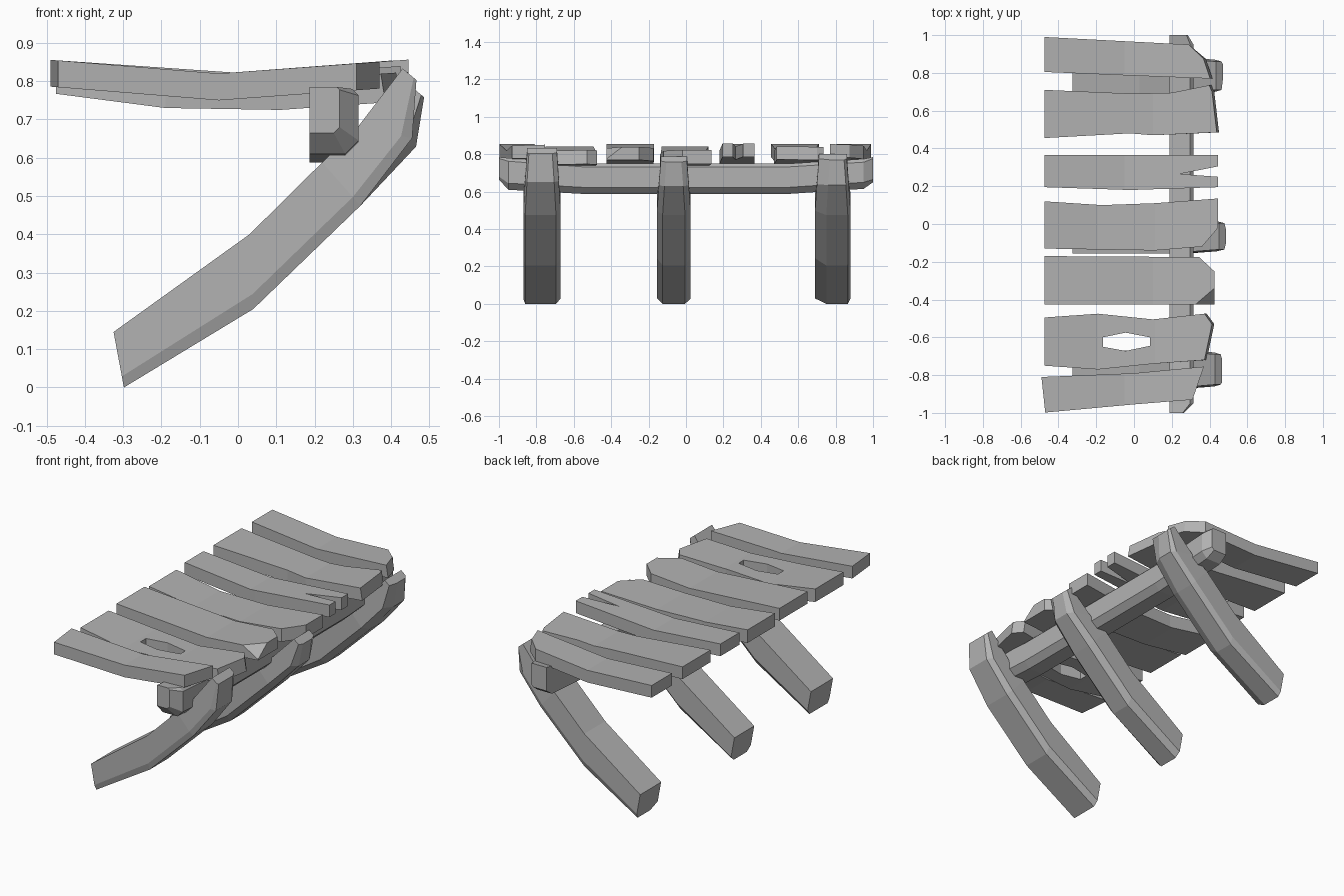
import bpy, bmesh
from mathutils import Vector

cube = bpy.data.objects.get("Cube")
if cube:
    bpy.data.objects.remove(cube, do_unlink=True)

GREY = (0.45, 0.45, 0.45, 1)
wood = bpy.data.materials.new("plain_grey")
wood.use_nodes = True
wood.diffuse_color = GREY
wood.node_tree.nodes["Principled BSDF"].inputs["Base Color"].default_value = GREY


def finish(name, bm):
    """Clean up a mesh and add it to the scene with flat faces."""
    bmesh.ops.recalc_face_normals(bm, faces=bm.faces)
    mesh = bpy.data.meshes.new(name)
    bm.to_mesh(mesh)
    bm.free()
    mesh.materials.append(wood)
    obj = bpy.data.objects.new(name, mesh)
    bpy.context.collection.objects.link(obj)


def loft(name, rings):
    """Skin a row of equal-sided rings and cap both ends."""
    bm = bmesh.new()
    loops = [[bm.verts.new(p) for p in ring] for ring in rings]
    n = len(loops[0])
    for a, b in zip(loops, loops[1:]):
        for i in range(n):
            j = (i + 1) % n
            bm.faces.new((a[i], a[j], b[j], b[i]))
    bm.faces.new(loops[0])
    bm.faces.new(loops[-1])
    finish(name, bm)


def height(x, bend):
    """Underside height along a bent plank."""
    for (x0, z0), (x1, z1) in zip(bend, bend[1:]):
        if x <= x1 or x1 == bend[-1][0]:
            return z0 + (z1 - z0) * (x - x0) / (x1 - x0)


def plank(name, outline, bend, hole=None, slope=0.0, chip=None, thick=0.07):
    """Fill an outline, fold it at the bend stations and give it thickness."""
    flat = bmesh.new()
    for loop in filter(None, (outline, hole)):
        vs = [flat.verts.new((x, y, 0)) for x, y in loop]
        for a, b in zip(vs, vs[1:] + vs[:1]):
            flat.edges.new((a, b))
    bmesh.ops.triangle_fill(flat, edges=flat.edges[:], use_beauty=True, normal=(0, 0, 1))
    for x, _ in bend[1:-1]:
        bmesh.ops.bisect_plane(flat, geom=flat.verts[:] + flat.edges[:] + flat.faces[:],
                               plane_co=(x, 0, 0), plane_no=(1, 0, 0))
    bm = bmesh.new()
    low, top = {}, {}
    for v in flat.verts:
        z = height(v.co.x, bend)
        low[v] = bm.verts.new((v.co.x, v.co.y, z))
        inset = slope if v.co.x > 0.35 else 0
        top[v] = bm.verts.new((v.co.x - inset, v.co.y, z + thick))
    for f in flat.faces:
        bm.faces.new([top[v] for v in f.verts])
        bm.faces.new([low[v] for v in reversed(f.verts)])
    for e in flat.edges:
        if e.is_boundary:
            a, b = e.verts
            bm.faces.new((low[a], low[b], top[b], top[a]))
    flat.free()
    bmesh.ops.recalc_face_normals(bm, faces=bm.faces)
    bmesh.ops.dissolve_limit(bm, angle_limit=0.01, verts=bm.verts[:], edges=bm.edges[:])
    # a broken corner is sliced off and closed
    if chip:
        p, q, r = map(Vector, chip)
        no = (q - p).cross(r - p)
        if no.z < 0:
            no.negate()
        bmesh.ops.bisect_plane(bm, geom=bm.verts[:] + bm.edges[:] + bm.faces[:],
                               plane_co=p, plane_no=no, clear_outer=True)
        bmesh.ops.holes_fill(bm, edges=[e for e in bm.edges if e.is_boundary])
    finish(name, bm)


# Bend profiles (x, underside z)
SAG = [(-0.48, 0.785), (-0.05, 0.75), (0.4, 0.783)]
LATE_SAG = [(-0.48, 0.785), (0.1, 0.745), (0.43, 0.77)]
LOW_SAG = [(-0.475, 0.767), (-0.19, 0.73), (0.11, 0.725), (0.42, 0.747)]

# Deck planks, front to back
plank("deck_plank_1", [(-0.49, -0.81), (-0.47, -0.998), (0, -0.955), (0.31, -0.93),
                       (0.37, -0.755), (0, -0.79)], SAG)
plank("deck_plank_2", [(-0.475, -0.75), (-0.19, -0.77), (0.1, -0.74), (0.385, -0.72),
                       (0.425, -0.53), (0.385, -0.475), (0.1, -0.505), (-0.19, -0.475),
                       (-0.475, -0.495)], LOW_SAG, slope=0.012,
      hole=[(-0.165, -0.6), (-0.045, -0.575), (0.085, -0.6), (0.085, -0.645),
            (-0.045, -0.672), (-0.165, -0.65)], thick=0.075)
plank("deck_plank_3", [(-0.475, -0.425), (0.425, -0.425), (0.425, -0.25), (0.345, -0.175),
                       (-0.475, -0.17)], LATE_SAG,
      chip=[(0.325, -0.425, 0.833), (0.425, -0.34, 0.84), (0.425, -0.425, 0.775)])
plank("deck_plank_4", [(-0.475, -0.13), (-0.17, -0.135), (0.11, -0.14), (0.36, -0.12),
                       (0.445, -0.02), (0.445, 0.135), (0.11, 0.11), (-0.17, 0.1),
                       (-0.475, 0.12)], LOW_SAG, thick=0.075)
plank("deck_plank_5", [(-0.475, 0.195), (-0.02, 0.18), (0.445, 0.195), (0.445, 0.25),
                       (0.24, 0.265), (0.445, 0.305), (0.445, 0.365), (-0.475, 0.365)], SAG)
plank("deck_plank_6", [(-0.475, 0.455), (-0.02, 0.48), (0.1, 0.47), (0.45, 0.485),
                       (0.425, 0.7), (0.41, 0.735), (0.2, 0.695), (0, 0.69),
                       (-0.475, 0.71)], LATE_SAG, slope=0.012)
plank("deck_plank_7", [(-0.475, 0.805), (0, 0.785), (0.415, 0.77), (0.38, 0.875),
                       (0.29, 0.95), (0, 0.965), (-0.475, 0.99)], SAG, slope=0.012)

# Cross beam: (y, right side x, bottom z, top z, edge cut)
beam = [(-1, 0.265, 0.665, 0.785, 0.015), (-0.95, 0.315, 0.61, 0.78, 0.035),
        (-0.55, 0.315, 0.588, 0.75, 0.035), (0.55, 0.315, 0.588, 0.75, 0.035),
        (0.95, 0.315, 0.615, 0.775, 0.035), (1, 0.285, 0.65, 0.785, 0.015)]
loft("cross_beam", [[(0.187, y, lo), (x - c, y, lo), (x, y, lo + c), (x, y, hi - c / 2),
                     (x - c / 2, y, hi), (0.187, y, hi)] for y, x, lo, hi, c in beam])

# Legs: inner and outer edges of the curved profile
INNER = [(-0.325, 0.145), (0.03, 0.4), (0.22, 0.588), (0.31, 0.675), (0.43, 0.83)]
OUTER = [(-0.298, 0), (0.04, 0.205), (0.32, 0.475), (0.455, 0.65), (0.466, 0.8)]
REACH = [0, 0, 0, 0.5, 1]


def leg(name, y0, y1, cut0, cut1, dx, dz):
    """Sweep a rectangle with two cut outer corners along the leg profile."""
    rings = []
    for (xi, zi), (xo, zo), w in zip(INNER, OUTER, REACH):
        a = Vector((xi + dx * w, 0, zi + dz * w))
        b = Vector((xo + dx * w, 0, zo + dz * w))
        side = b.lerp(a, 0.2)
        near, far = y0 + 0.02 * w, y1 - 0.02 * w
        rings.append([(a.x, near, a.z), (side.x, near, side.z), (b.x, near + cut0, b.z),
                      (b.x, far - cut1, b.z), (side.x, far, side.z), (a.x, far, a.z)])
    loft(name, rings)


leg("front_leg", -0.87, -0.67, 0.01, 0.025, 0, 0.003)
leg("middle_leg", -0.155, 0.025, 0.03, 0.03, 0.02, -0.042)
leg("back_leg", 0.69, 0.88, 0.06, 0.015, 0.005, -0.03)
